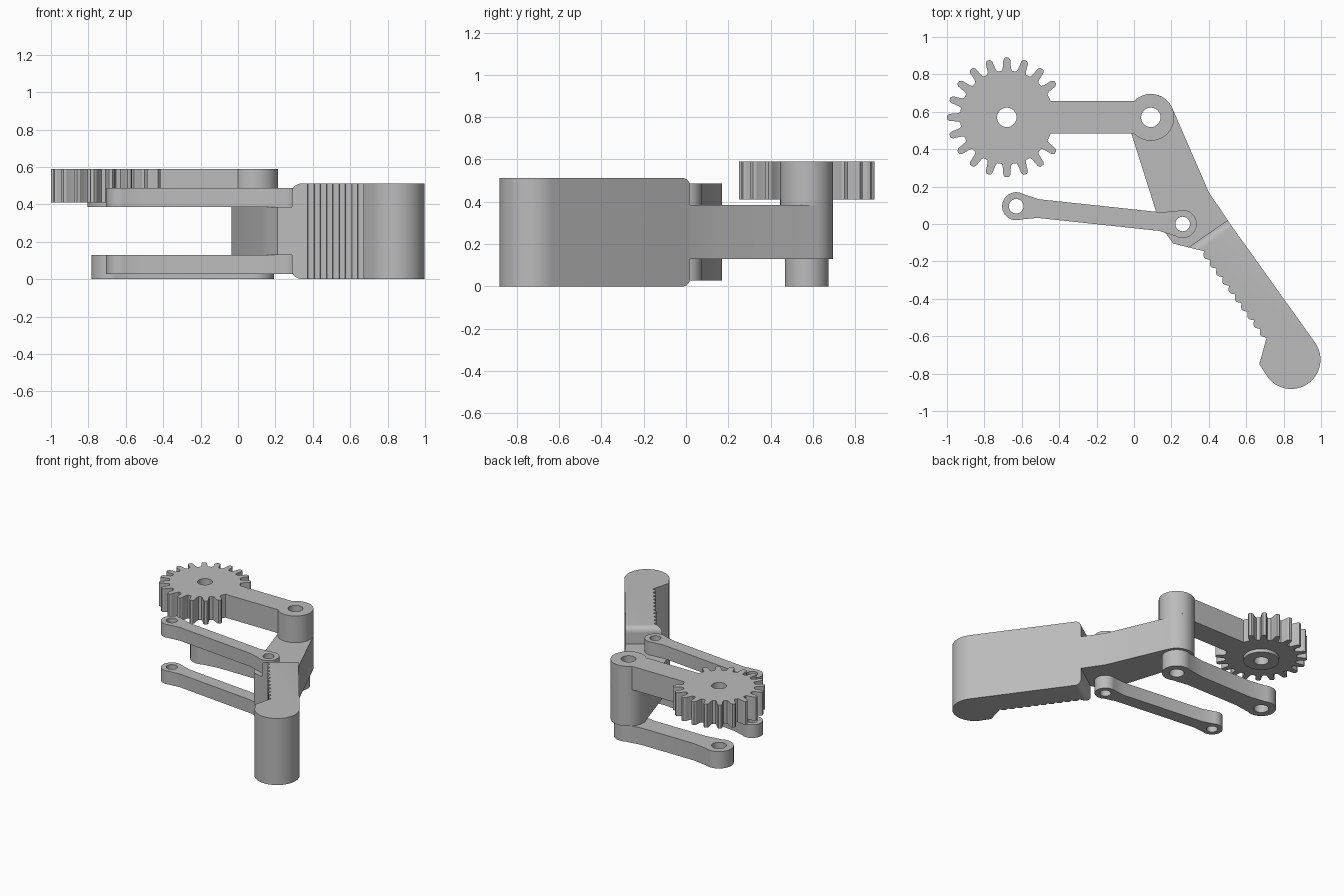
import bpy, bmesh
from math import sin, cos, pi, radians, asin
from mathutils import Vector

cube = bpy.data.objects.get("Cube")
if cube:
    bpy.data.objects.remove(cube, do_unlink=True)

grey = bpy.data.materials.new("plain grey")
grey.use_nodes = True
grey.diffuse_color = (0.5, 0.5, 0.5, 1)
grey.node_tree.nodes["Principled BSDF"].inputs["Base Color"].default_value = (0.5, 0.5, 0.5, 1)


def arc(centre, r, start, end, n=32):
    """Points on an arc, angles in degrees."""
    angles = [radians(start + (end - start) * i / n) for i in range(n + 1)]
    return [Vector((centre[0] + r * cos(a), centre[1] + r * sin(a))) for a in angles]


def circle(centre, r, n=40):
    return arc(centre, r, 0, 360, n)[:-1]


def finish(obj, angle=30):
    obj.data.materials.clear()
    obj.data.materials.append(grey)
    bpy.ops.object.select_all(action='DESELECT')
    obj.select_set(True)
    bpy.context.view_layer.objects.active = obj
    bpy.ops.object.shade_smooth_by_angle(angle=radians(angle))


def plate(name, z0, z1, *loops):
    """Solid plate from an outer loop and optional hole loops."""
    curve = bpy.data.curves.new(name + " profile", 'CURVE')
    curve.dimensions = '2D'
    curve.fill_mode = 'BOTH'
    curve.extrude = (z1 - z0) / 2
    for loop in loops:
        spline = curve.splines.new('POLY')
        spline.points.add(len(loop) - 1)
        for point, p in zip(spline.points, loop):
            point.co = (p[0], p[1], 0, 1)
        spline.use_cyclic_u = True
    temp = bpy.data.objects.new(name + " temp", curve)
    bpy.context.collection.objects.link(temp)
    bpy.context.view_layer.update()
    graph = bpy.context.evaluated_depsgraph_get()
    mesh = bpy.data.meshes.new_from_object(temp.evaluated_get(graph))
    bpy.data.objects.remove(temp, do_unlink=True)
    bpy.data.curves.remove(curve)
    bm = bmesh.new()
    bm.from_mesh(mesh)
    bmesh.ops.remove_doubles(bm, verts=bm.verts, dist=0.0001)
    bmesh.ops.recalc_face_normals(bm, faces=bm.faces)
    bmesh.ops.translate(bm, verts=bm.verts, vec=(0, 0, (z0 + z1) / 2))
    bm.to_mesh(mesh)
    bm.free()
    obj = bpy.data.objects.new(name, mesh)
    bpy.context.collection.objects.link(obj)
    finish(obj)


def link(name, a, b, r, half, hole, z0, z1):
    """Bar with round eyes that flare out of a narrower middle."""
    a, b = Vector(a), Vector(b)
    along = (b - a).normalized()
    side = Vector((-along.y, along.x))
    outline = []
    for centre, d in ((b, 1), (a, -1)):
        u, v = along * d, side * d
        outline.append(centre - u * r * 1.6 - v * half)
        for p in arc((0, 0), r, -115, 115):
            outline.append(centre + u * p.x + v * p.y)
        outline.append(centre - u * r * 1.6 + v * half)
    plate(name, z0, z1, outline, circle(a, hole), circle(b, hole))


gear = Vector((-0.68, 0.57))
elbow = Vector((0.09, 0.57))
pin_a, pin_b = (-0.63, 0.095), (0.26, 0.0)
root, tip = 0.25, 0.32

# Gear and crank arm in one piece, teeth left out where the arm joins
outline = []
for i in range(2, 19):
    mid = i * pi / 10
    for da, r in ((-0.11, root), (-0.085, root + 0.012), (-0.06, tip - 0.012),
                  (-0.03, tip), (0.03, tip), (0.06, tip - 0.012),
                  (0.085, root + 0.012), (0.11, root)):
        outline.append(gear + Vector((cos(mid + da), sin(mid + da))) * r)
half = 0.087
a = asin(half / root)
outline.append(gear + Vector((cos(a), -sin(a))) * root)
outline += arc(elbow, 0.125, -136, 136, 40)
outline.append(gear + Vector((cos(a), sin(a))) * root)
plate("gear_arm", 0.41, 0.59, outline, circle(gear, 0.052), circle(elbow, 0.052))

# Bosses under the gear and the elbow
plate("gear_boss", 0.385, 0.41, circle(gear, 0.125), circle(gear, 0.052))
plate("elbow_boss", 0.385, 0.41, circle(elbow, 0.125), circle(elbow, 0.052))

# Lower drive link and the pair of thin parallel links
link("lower_link", gear, elbow, 0.103, 0.075, 0.052, 0, 0.13)
for name, z in (("lower_thin_link", 0.027), ("upper_thin_link", 0.385)):
    link(name, pin_a, pin_b, 0.075, 0.05, 0.039, z, z + 0.102)

# Finger shank
shank = arc(elbow, 0.125, 24, 198)
shank += [(0.12, 0.06), (0.17, -0.05), (0.21, -0.105), (0.295, -0.126),
          (0.505, 0.014), (0.40, 0.17)]
plate("finger_shank", 0.13, 0.385, shank, circle(elbow, 0.052), circle(pin_b, 0.039))

# Gripping pad with a ribbed inner face and a round tip
pad = [Vector((0.29, -0.125)), Vector((0.5, 0.02))]
pad += arc((0.84, -0.725), 0.157, 36, -140)
pad += [Vector((0.67, -0.75))]
along, out = Vector((0.586, -0.81)), Vector((-0.81, -0.586))
ribs, steps, pitch = 10, 6, 0.057
for i in range(ribs * steps, -1, -1):
    bump = abs(sin(pi * i / steps)) * 0.02
    pad.append(Vector((0.375, -0.145)) + along * (pitch * i / steps) + out * bump)

bm = bmesh.new()
face = bm.faces.new([bm.verts.new((p.x, p.y, 0)) for p in pad])
top = bmesh.ops.extrude_face_region(bm, geom=[face])["geom"]
bmesh.ops.translate(bm, verts=[v for v in top if isinstance(v, bmesh.types.BMVert)],
                    vec=(0, 0, 0.512))
bmesh.ops.recalc_face_normals(bm, faces=bm.faces)
# Round the shoulder edges next to the shank
ends = [(pad[0] + pad[1]) / 2]
shoulder = [e for e in bm.edges
            if ((e.verts[0].co + e.verts[1].co) / 2).xy.to_tuple(3) == ends[0].to_tuple(3)]
bmesh.ops.bevel(bm, geom=shoulder, offset=0.042, segments=6, profile=0.5, affect='EDGES')
mesh = bpy.data.meshes.new("finger_pad")
bm.to_mesh(mesh)
bm.free()
obj = bpy.data.objects.new("finger_pad", mesh)
bpy.context.collection.objects.link(obj)
finish(obj)
